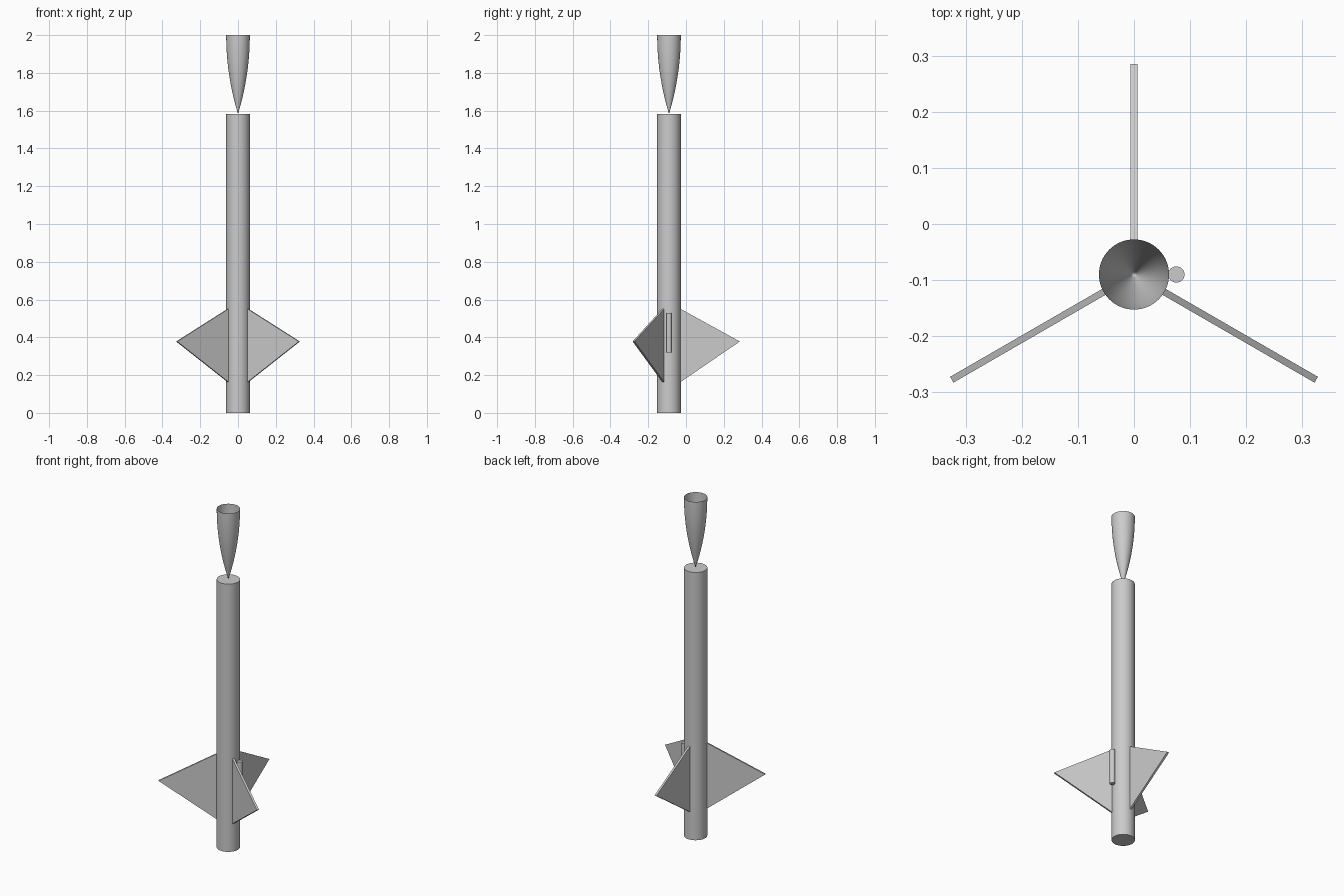
import bpy, bmesh, math
from mathutils import Matrix, Vector

AXIS = Vector((0, -0.09, 0))   # centre line of the body
RADIUS = 0.0625
BODY_TOP = 1.583
SEGMENTS = 64

if "Cube" in bpy.data.objects:
    bpy.data.objects.remove(bpy.data.objects["Cube"])

grey = bpy.data.materials.new("light grey")
grey.use_nodes = True
colour = (0.6, 0.6, 0.6, 1)
grey.diffuse_color = colour
grey.node_tree.nodes["Principled BSDF"].inputs["Base Color"].default_value = colour


def finish(name, bm, smooth=True):
    mesh = bpy.data.meshes.new(name)
    bm.to_mesh(mesh)
    bm.free()
    obj = bpy.data.objects.new(name, mesh)
    bpy.context.collection.objects.link(obj)
    mesh.materials.append(grey)
    if smooth:
        bpy.ops.object.select_all(action='DESELECT')
        obj.select_set(True)
        bpy.context.view_layer.objects.active = obj
        bpy.ops.object.shade_smooth_by_angle(angle=math.radians(35))
    return obj


def cylinder(name, radius, bottom, top, offset=0.0, segments=SEGMENTS):
    bm = bmesh.new()
    centre = AXIS + Vector((offset, 0, (bottom + top) / 2))
    bmesh.ops.create_cone(bm, cap_ends=True, segments=segments, radius1=radius,
                          radius2=radius, depth=top - bottom,
                          matrix=Matrix.Translation(centre))
    return finish(name, bm)


# Body tube and launch lug
cylinder("body_tube", RADIUS, 0, BODY_TOP)
cylinder("launch_lug", 0.0145, 0.321, 0.528, offset=0.0755, segments=32)

# Hollow nose cone: a tangent ogive, point down, open at the top
bm = bmesh.new()
length = 2 - BODY_TOP
rho = (RADIUS ** 2 + length ** 2) / (2 * RADIUS)
steps = 24
profile = []
for i in range(steps + 1):
    h = length * i / steps
    r = math.sqrt(rho ** 2 - (length - h) ** 2) + RADIUS - rho
    profile.append(bm.verts.new(AXIS + Vector((max(r, 0), 0, BODY_TOP + h))))
edges = [bm.edges.new(pair) for pair in zip(profile, profile[1:])]
bmesh.ops.spin(bm, geom=profile + edges, cent=AXIS, axis=(0, 0, 1),
               angle=math.tau, steps=SEGMENTS, use_duplicate=False)
bmesh.ops.remove_doubles(bm, verts=bm.verts, dist=1e-5)
bmesh.ops.recalc_face_normals(bm, faces=bm.faces)
bm.faces.ensure_lookup_table()
side = bm.faces[0]
if side.normal.dot(side.calc_center_median() - AXIS - Vector((0, 0, 2))) < 0:
    bmesh.ops.reverse_faces(bm, faces=bm.faces)
finish("nose_cone", bm)

# Three triangular fins
thickness = 0.012
outline = [(RADIUS - 0.002, 0.163), (0.375, 0.378), (RADIUS - 0.002, 0.551)]
for name, angle in (("back_fin", 90), ("right_fin", 210), ("left_fin", 330)):
    bm = bmesh.new()
    face = bm.faces.new([bm.verts.new((x, -thickness / 2, z)) for x, z in outline])
    out = bmesh.ops.extrude_face_region(bm, geom=[face])["geom"]
    moved = [v for v in out if isinstance(v, bmesh.types.BMVert)]
    bmesh.ops.translate(bm, verts=moved, vec=(0, thickness, 0))
    bmesh.ops.recalc_face_normals(bm, faces=bm.faces)
    bm.transform(Matrix.Translation(AXIS) @ Matrix.Rotation(math.radians(angle), 4, 'Z'))
    finish(name, bm, smooth=False)
